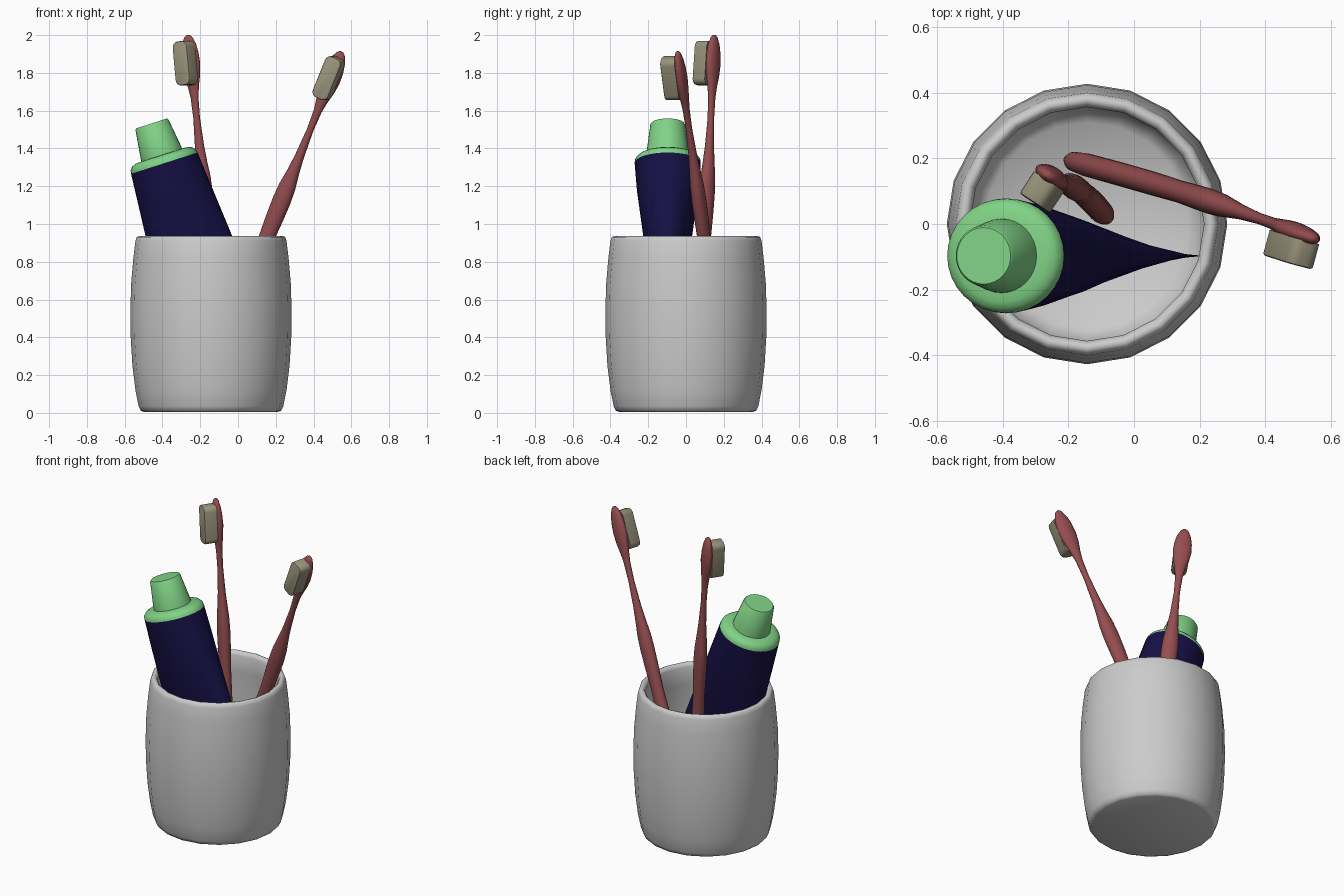
import bpy, bmesh
from math import sin, cos, pi, radians
from mathutils import Vector, Matrix

if "Cube" in bpy.data.objects:
    bpy.data.objects.remove(bpy.data.objects["Cube"])


def material(name, rgb):
    m = bpy.data.materials.new(name)
    m.diffuse_color = (*rgb, 1)
    m.use_nodes = True
    m.node_tree.nodes["Principled BSDF"].inputs["Base Color"].default_value = m.diffuse_color
    return m


GREEN = material("cap_green", (0.22, 0.65, 0.24))
NAVY = material("tube_navy", (0.008, 0.005, 0.06))
RED = material("handle_red", (0.30, 0.075, 0.08))
CREAM = material("bristle_cream", (0.32, 0.30, 0.20))


def finish(bm, name, matrix, mat=None, angle=40):
    bmesh.ops.recalc_face_normals(bm, faces=bm.faces)
    me = bpy.data.meshes.new(name)
    bm.to_mesh(me)
    bm.free()
    ob = bpy.data.objects.new(name, me)
    bpy.context.collection.objects.link(ob)
    ob.matrix_world = matrix
    if mat:
        me.materials.append(mat)
    bpy.ops.object.select_all(action='DESELECT')
    ob.select_set(True)
    bpy.context.view_layer.objects.active = ob
    bpy.ops.object.shade_smooth_by_angle(angle=radians(angle))
    return ob


def loft(name, rings, matrix, mat=None, sides=24, angle=40):
    """Skin elliptical rings (z, half_x, half_y, y_offset) and cap both ends."""
    bm = bmesh.new()
    prev = None
    for i, (z, a, b, *off) in enumerate(rings):
        dy = off[0] if off else 0
        ring = [bm.verts.new((a * cos(2 * pi * k / sides),
                              b * sin(2 * pi * k / sides) + dy, z))
                for k in range(sides)]
        if prev:
            for k in range(sides):
                j = (k + 1) % sides
                bm.faces.new((prev[k], prev[j], ring[j], ring[k]))
        if i in (0, len(rings) - 1):
            bm.faces.new(ring)
        prev = ring
    return finish(bm, name, matrix, mat, angle)


# Cup: barrel wall outside, rounded rim, hollow inside down to the floor
cup = [(0.005, 0.355), (0.012, 0.372), (0.035, 0.383), (0.12, 0.400),
       (0.25, 0.416), (0.40, 0.425), (0.53, 0.427), (0.68, 0.423),
       (0.82, 0.411), (0.91, 0.400), (0.93, 0.393), (0.937, 0.380),
       (0.932, 0.366), (0.912, 0.356), (0.80, 0.368), (0.53, 0.384),
       (0.25, 0.373), (0.09, 0.350), (0.05, 0.31)]
loft("cup", [(z, r, r) for z, r in cup],
     Matrix.Translation((-0.143, 0, 0)), sides=20, angle=60)

# Toothpaste tube: round shoulder flattening into a wide crimped end
tube_frame = (Matrix.Translation((-0.39, -0.097, 1.322))
              @ Matrix.Rotation(radians(-17.8), 4, 'Y'))
loft("tube_body", [(-1.09, 0.270, 0.008), (-1.03, 0.266, 0.013),
                   (-0.80, 0.248, 0.056), (-0.40, 0.218, 0.130),
                   (-0.15, 0.197, 0.163), (0, 0.185, 0.175)],
     tube_frame, NAVY, 32)
loft("tube_collar", [(0, 0.185, 0.175), (0.018, 0.182, 0.173),
                     (0.034, 0.168, 0.160), (0.044, 0.145, 0.140),
                     (0.046, 0.10, 0.10)],
     tube_frame, GREEN, 32)
loft("tube_cap", [(0.044, 0.113, 0.113), (0.06, 0.112, 0.112),
                  (0.213, 0.092, 0.092), (0.221, 0.086, 0.086)],
     tube_frame, GREEN, 32, 50)

# Toothbrush sections: distance from the tip, half width, half thickness
SECTIONS = [(0, .010, .008), (.012, .024, .015), (.05, .042, .023),
            (.10, .052, .028), (.16, .055, .030), (.22, .047, .027),
            (.28, .032, .022), (.34, .022, .018), (.45, .018, .017),
            (.60, .025, .023), (.69, .034, .030), (.77, .046, .036),
            (.85, .050, .038), (.95, .048, .037), (1.10, .041, .034),
            (1.30, .045, .036), (1.60, .045, .036), (1.85, .042, .035),
            (1.94, .035, .030), (1.98, .020, .018), (1.99, .008, .008)]


def toothbrush(name, tip, foot, facing, bow):
    tip, foot = Vector(tip), Vector(foot)
    up = (tip - foot).normalized()
    front = Vector(facing)
    front = (front - up * front.dot(up)).normalized()
    side = front.cross(up)
    frame = Matrix((side, front, up)).transposed().to_4x4()
    frame.translation = tip
    scale = (tip - foot).length / 1.99
    rings = [(-d * scale, w, t, -bow * sin(pi * d / 1.99))
             for d, w, t in SECTIONS]
    loft(name + "_handle", rings, frame, RED, 20, 60)
    # Bristle block: box with generously rounded corners
    bm = bmesh.new()
    bmesh.ops.create_cube(bm, size=1)
    bmesh.ops.scale(bm, vec=(0.092, 0.08, 0.235), verts=bm.verts)
    corners = [e for e in bm.edges
               if abs(e.verts[0].co.y - e.verts[1].co.y) > 0.01]
    bmesh.ops.bevel(bm, geom=corners, offset=0.032, segments=4,
                    profile=0.5, affect='EDGES')
    edges = [e for e in bm.edges
             if all(v.co.y > 0.039 for v in e.verts)]
    bmesh.ops.bevel(bm, geom=edges, offset=0.008, segments=2,
                    profile=0.5, affect='EDGES')
    bmesh.ops.translate(bm, vec=(0, 0.053, -0.15), verts=bm.verts)
    finish(bm, name + "_bristles", frame, CREAM)


toothbrush("left_brush", (-0.265, 0.150, 2.0), (-0.09, 0.025, 0.06),
           (-0.55, -0.83, 0), 0.018)
toothbrush("right_brush", (0.548, -0.045, 1.912), (-0.20, 0.195, 0.07),
           (-0.25, -0.96, 0), 0.012)
